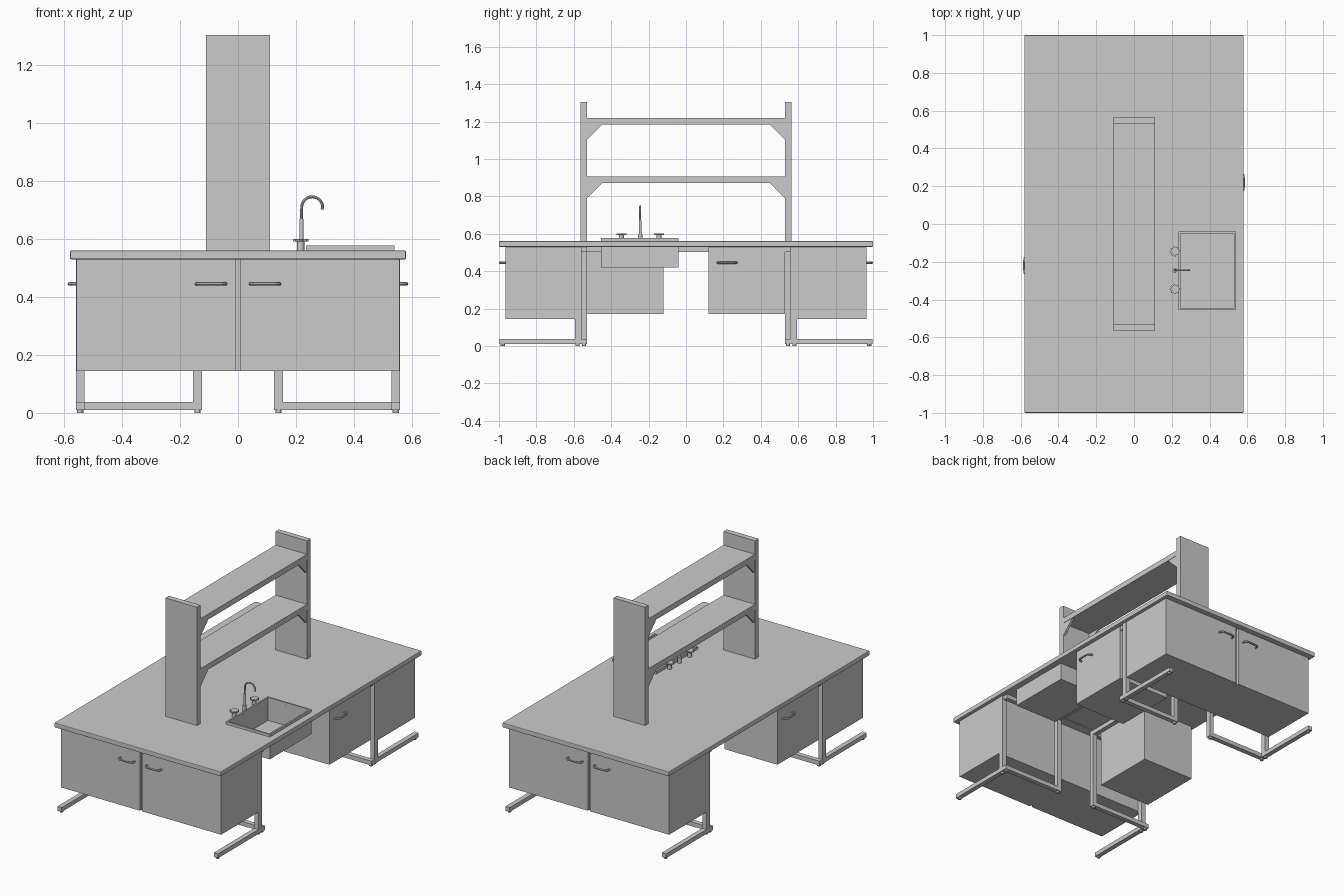
import bpy, bmesh
from math import sin, cos, pi

if "Cube" in bpy.data.objects:
    bpy.data.objects.remove(bpy.data.objects["Cube"])


def mesh_obj(name, bm):
    bmesh.ops.recalc_face_normals(bm, faces=bm.faces[:])
    me = bpy.data.meshes.new(name)
    bm.to_mesh(me)
    bm.free()
    ob = bpy.data.objects.new(name, me)
    bpy.context.collection.objects.link(ob)
    return ob


def activate(ob):
    bpy.ops.object.select_all(action='DESELECT')
    ob.select_set(True)
    bpy.context.view_layer.objects.active = ob


def prism(name, pts, vec):
    """Extrude a flat 3D polygon along vec."""
    bm = bmesh.new()
    f = bm.faces.new([bm.verts.new(p) for p in pts])
    r = bmesh.ops.extrude_face_region(bm, geom=[f])
    bmesh.ops.translate(bm, vec=vec, verts=[v for v in r['geom'] if isinstance(v, bmesh.types.BMVert)])
    return mesh_obj(name, bm)


def box(name, xa, xb, ya, yb, z0, z1):
    x0, x1 = sorted((xa, xb))
    y0, y1 = sorted((ya, yb))
    return prism(name, [(x0, y0, z0), (x1, y0, z0), (x1, y1, z0), (x0, y1, z0)], (0, 0, z1 - z0))


def cyl(name, x, y, z0, z1, r, n=20, lobe=None):
    """Upright cylinder; lobe gives a second radius for a star knob."""
    pts = []
    for i in range(n):
        rr = lobe if lobe and i % 4 >= 2 else r
        a = 2 * pi * i / n
        pts.append((x + rr * cos(a), y + rr * sin(a), z0))
    ob = prism(name, pts, (0, 0, z1 - z0))
    if not lobe:
        activate(ob)
        bpy.ops.object.shade_smooth_by_angle()
    return ob


def tube(name, pts, r):
    cu = bpy.data.curves.new(name, 'CURVE')
    cu.dimensions = '3D'
    cu.bevel_depth, cu.bevel_resolution, cu.use_fill_caps = r, 2, True
    sp = cu.splines.new('POLY')
    sp.points.add(len(pts) - 1)
    for p, co in zip(sp.points, pts):
        p.co = (*co, 1)
    ob = bpy.data.objects.new(name, cu)
    bpy.context.collection.objects.link(ob)
    activate(ob)
    bpy.ops.object.convert(target='MESH')
    bpy.ops.object.shade_smooth_by_angle()


# Worktop with a sink opening and softened edges
top = box("worktop", -0.58, 0.58, -1, 1, 0.53, 0.56)
cutter = box("sink_cutter", 0.245, 0.53, -0.445, -0.05, 0.4, 0.7)
cutter.hide_render = True
activate(top)
bev = top.modifiers.new("edge", 'BEVEL')
bev.width, bev.segments = 0.004, 2
mod = top.modifiers.new("hole", 'BOOLEAN')
mod.object, mod.operation = cutter, 'DIFFERENCE'
for m in ("edge", "hole"):
    bpy.ops.object.modifier_apply(modifier=m)
bpy.data.objects.remove(cutter)

# Sink: open basin with a raised rim
sink = box("sink_basin", 0.235, 0.54, -0.455, -0.04, 0.42, 0.577)
bm = bmesh.new()
bm.from_mesh(sink.data)
lid = max(bm.faces, key=lambda f: f.calc_center_median().z)
bmesh.ops.inset_region(bm, faces=[lid], thickness=0.014)
r = bmesh.ops.extrude_face_region(bm, geom=[lid])
bmesh.ops.translate(bm, vec=(0, 0, -0.145), verts=[v for v in r['geom'] if isinstance(v, bmesh.types.BMVert)])
bmesh.ops.delete(bm, geom=[f for f in bm.faces if f is lid], context='FACES_ONLY')
bmesh.ops.recalc_face_normals(bm, faces=bm.faces[:])
bm.to_mesh(sink.data)
bm.free()

# Tap: column, gooseneck spout and two star knobs
TX, TY = 0.216, -0.245
cyl("tap_base", TX, TY, 0.56, 0.595, 0.012)
cyl("tap_column", TX + 0.003, TY, 0.595, 0.67, 0.007)
spout = [(TX + 0.003, TY, 0.66)]
spout += [(TX + 0.04 - 0.036 * cos(a), TY, 0.71 + 0.036 * sin(a)) for a in [pi * i / 14 for i in range(15)]]
spout.append((TX + 0.074, TY, 0.702))
tube("tap_spout", spout, 0.005)
for y in (TY - 0.1, TY + 0.1):
    cyl("tap_stem", TX, y, 0.56, 0.595, 0.013)
    cyl("tap_knob", TX, y, 0.592, 0.601, 0.027, n=32, lobe=0.021)

# Shelf unit: two uprights, two shelves, triangular brackets
for s in (-1, 1):
    box("shelf_upright", -0.11, 0.11, s * 0.53, s * 0.565, 0.527, 1.305)
for z in (0.87, 1.185):
    box("shelf", -0.11, 0.11, -0.53, 0.53, z, z + 0.035)
    for s in (-1, 1):
        for x in (-0.108, 0.093):
            prism("shelf_bracket", [(x, s * 0.53, z), (x, s * 0.448, z), (x, s * 0.53, z - 0.082)], (0.015, 0, 0))

BOW = [(-0.05, 0), (-0.047, 0.018), (-0.037, 0.027), (0, 0.029), (0.037, 0.027), (0.047, 0.018), (0.05, 0)]

for s in (-1, 1):
    # End cabinet with a groove between its two doors
    plan = [(-0.558, 0.594), (0.558, 0.594), (0.558, 0.965), (0.008, 0.965), (0.008, 0.95),
            (-0.008, 0.95), (-0.008, 0.965), (-0.558, 0.965)]
    prism("end_cabinet", [(x, s * y, 0.145) for x, y in plan], (0, 0, 0.385))
    for hx in (-0.093, 0.093):
        tube("end_handle", [(hx + u, s * (0.965 + v), 0.445) for u, v in BOW], 0.006)

    # Side cabinet, turned half round on the opposite side
    box("side_cabinet", s * 0.185, s * 0.553, s * 0.12, s * 0.53, 0.17, 0.53)
    tube("side_handle", [(s * (0.553 + v), s * (0.22 + u), 0.445) for u, v in BOW], 0.006)

    # Long rail under the worktop
    box("under_rail", s * 0.125, s * 0.155, -0.53, 0.53, 0.503, 0.53)

    for t in (-1, 1):
        # C-frame under the end cabinet
        box("end_leg", s * 0.53, s * 0.56, t * 0.56, t * 0.594, 0.037, 0.53)
        box("end_foot", s * 0.53, s * 0.56, t * 0.56, t * 0.998, 0.01, 0.037)
        # C-frame of the side bench
        box("side_leg", s * 0.125, s * 0.155, t * 0.53, t * 0.56, 0.037, 0.53)
        box("side_foot", s * 0.125, s * 0.56, t * 0.53, t * 0.56, 0.01, 0.037)
        box("side_top_bar", s * 0.155, s * 0.55, t * 0.53, t * 0.56, 0.503, 0.53)
        # Levelling pads
        for px, py in ((0.545, 0.98), (0.545, 0.58), (0.14, 0.545), (0.545, 0.545)):
            cyl("foot_pad", s * px, t * py, 0, 0.01, 0.011, n=12)
